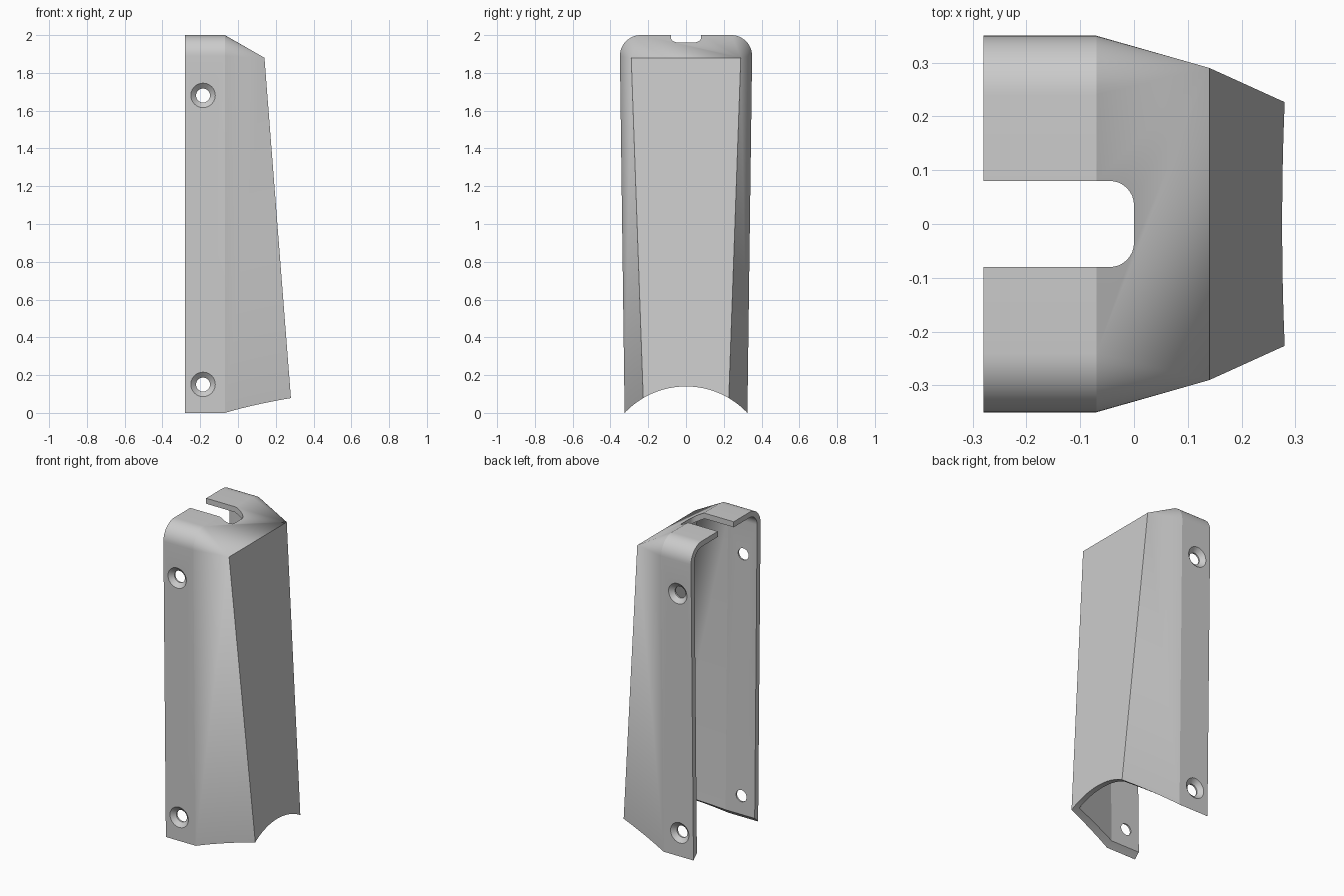
import bpy, bmesh, math
from mathutils import Vector

if "Cube" in bpy.data.objects:
    bpy.data.objects.remove(bpy.data.objects["Cube"])

WALL = 0.035
BACK, CREASE = -0.28, -0.07


def side_y(z, x=CREASE):
    """Outer half width of the cover at height z and depth x."""
    return 0.325 + 0.01316 * z - 0.2845 * (x - CREASE)


def hull(name, points):
    bm = bmesh.new()
    for p in points:
        bm.verts.new(p)
    res = bmesh.ops.convex_hull(bm, input=bm.verts)
    loose = {g for g in res["geom_interior"] + res["geom_unused"]
             if isinstance(g, bmesh.types.BMVert)}
    bmesh.ops.delete(bm, geom=list(loose), context='VERTS')
    bmesh.ops.dissolve_limit(bm, angle_limit=0.002, verts=bm.verts, edges=bm.edges)
    bmesh.ops.recalc_face_normals(bm, faces=bm.faces)
    me = bpy.data.meshes.new(name)
    bm.to_mesh(me)
    bm.free()
    ob = bpy.data.objects.new(name, me)
    bpy.context.collection.objects.link(ob)
    return ob


def body_points(t, back, bottom):
    """Rounded rear profile tapering to a flat front, inset by t."""
    pts = []
    r, zc = 0.11 - t, 1.89
    w = side_y(zc) - t
    for s in (1, -1):
        for x in (back, CREASE - 0.15 * t):
            pts.append((x, s * (side_y(bottom) - t), bottom))
            for i in range(13):
                a = math.radians(90 * i / 12)
                pts.append((x, s * (w - r + r * math.cos(a)), zc + r * math.sin(a)))
        xb = 0.14 + (1.88 - bottom) * 0.14 / 1.8
        pts.append((0.14 - t, s * (0.29 - 0.755 * t), 1.88 - 0.58 * t))
        pts.append((xb - t, s * (side_y(bottom, xb) - 0.755 * t), bottom))
    return pts


def ring(r, y, x, z, n=24):
    return [(x + r * math.cos(2 * math.pi * i / n), y,
             z + r * math.sin(2 * math.pi * i / n)) for i in range(n)]


# Outer shell and hollow interior
cover = hull("cover", body_points(0, BACK, 0))
cutters = [hull("hollow_cutter", body_points(WALL, BACK - 0.1, -0.1))]

# Arched bottom edge
arch = []
for i in range(128):
    a = 2 * math.pi * i / 128
    for x in (-0.5, 0.5):
        arch.append((x, 0.447 * math.cos(a), -0.307 + 0.447 * math.sin(a)))
cutters.append(hull("arch_cutter", arch))

# Top slot with rounded inner corners
slot = []
for z in (1.8, 2.1):
    for s in (1, -1):
        slot.append((-0.4, s * 0.08, z))
        for i in range(9):
            a = math.radians(90 * i / 8)
            slot.append((-0.045 + 0.045 * math.cos(a),
                         s * (0.035 + 0.045 * math.sin(a)), z))
cutters.append(hull("slot_cutter", slot))

# Countersunk screw holes on both sides
for z in (0.15, 1.68):
    for s in (1, -1):
        y = side_y(z)
        cutters.append(hull("hole_cutter", ring(0.037, s * (y - 0.1), -0.185, z)
                            + ring(0.037, s * (y + 0.1), -0.185, z)))
        cutters.append(hull("countersink_cutter", ring(0.037, s * (y - 0.025), -0.185, z)
                            + ring(0.0762, s * (y + 0.01), -0.185, z)))

for c in cutters:
    c.hide_render = True
    m = cover.modifiers.new(c.name, 'BOOLEAN')
    m.operation, m.solver, m.object = 'DIFFERENCE', 'EXACT', c

# Apply the cuts and discard the cutters
dg = bpy.context.evaluated_depsgraph_get()
mesh = bpy.data.meshes.new_from_object(cover.evaluated_get(dg))
cover.modifiers.clear()
cover.data = mesh
for c in cutters:
    bpy.data.objects.remove(c)

bpy.context.view_layer.objects.active = cover
cover.select_set(True)
bpy.ops.object.shade_smooth_by_angle(angle=math.radians(13))
